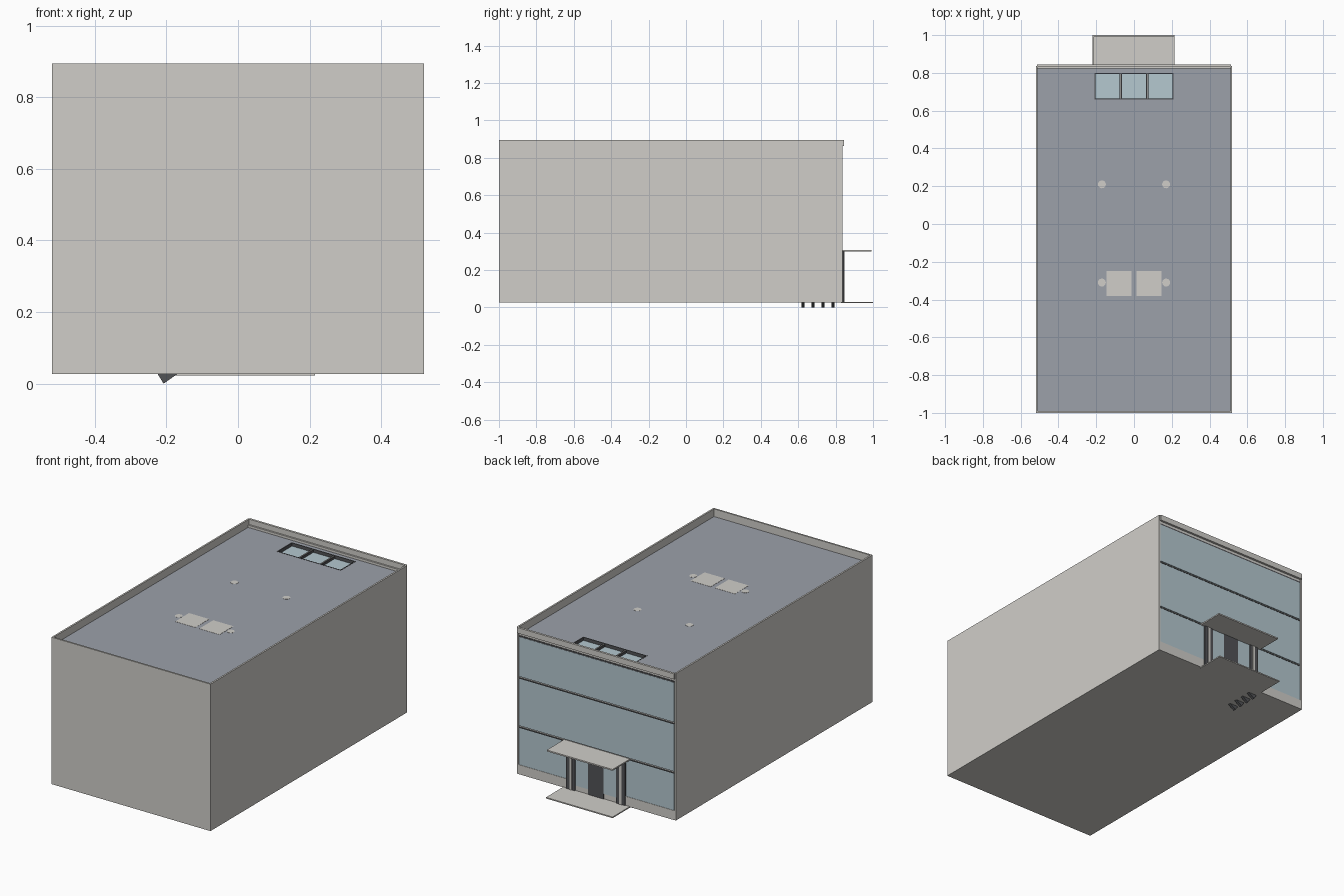
import bpy, bmesh, math

if "Cube" in bpy.data.objects:
    bpy.data.objects.remove(bpy.data.objects["Cube"])


def material(name, rgb):
    m = bpy.data.materials.new(name)
    lin = [((c / 255 + 0.055) / 1.055) ** 2.4 for c in rgb]
    m.diffuse_color = (*lin, 1)
    m.use_nodes = True
    m.node_tree.nodes["Principled BSDF"].inputs["Base Color"].default_value = m.diffuse_color
    return m


CONCRETE = material("warm_grey_concrete", (208, 206, 201))
ROOFING = material("slate_roofing", (156, 161, 170))
GLASS = material("pale_blue_glass", (181, 200, 208))
METAL = material("dark_metal", (82, 83, 86))


def finish(bm, name, mat):
    me = bpy.data.meshes.new(name)
    bmesh.ops.recalc_face_normals(bm, faces=bm.faces)
    bm.to_mesh(me)
    bm.free()
    me.materials.append(mat)
    ob = bpy.data.objects.new(name, me)
    bpy.context.collection.objects.link(ob)
    return ob


def box(name, x, y, z, mat):
    """Box from (min, max) ranges on each axis."""
    bm = bmesh.new()
    bmesh.ops.create_cube(bm, size=1)
    for v in bm.verts:
        v.co = [r[0] if c < 0 else r[1] for c, r in zip(v.co, (x, y, z))]
    return finish(bm, name, mat)


def pair(name, x, y, z, mat):
    """Box and its mirror image across x = 0."""
    box(name + "_right", x, y, z, mat)
    box(name + "_left", (-x[1], -x[0]), y, z, mat)


BASE, ROOF, TOP = 0.027, 0.85, 0.895
BACK = 0.832

# Outer shell
pair("side_wall", (0.51, 0.52), (-1, 0.837), (BASE, TOP), CONCRETE)
box("front_wall", (-0.51, 0.51), (-1, -0.99), (BASE, TOP), CONCRETE)
box("ground_slab", (-0.51, 0.51), (-0.99, BACK), (BASE, 0.04), CONCRETE)
box("back_base_band", (-0.51, 0.51), (0.822, 0.838), (BASE, 0.083), CONCRETE)
box("back_parapet", (-0.513, 0.513), (BACK, 0.845), (0.862, TOP), CONCRETE)
box("back_fascia", (-0.51, 0.51), (0.822, BACK), (0.835, 0.864), CONCRETE)

# Roof deck, left open around the skylight
SX, SY = 0.21, (0.66, 0.80)
box("roof_deck_main", (-0.51, 0.51), (-0.99, SY[0]), (0.835, ROOF), ROOFING)
box("roof_deck_back", (-0.51, 0.51), (SY[1], BACK), (0.835, ROOF), ROOFING)
pair("roof_deck_side", (SX, 0.51), SY, (0.835, ROOF), ROOFING)

# Recessed skylight
box("skylight_glass", (-SX, SX), SY, (0.826, 0.832), GLASS)
pair("skylight_end_frame", (SX - 0.006, SX), SY, (0.826, 0.851), METAL)
for i, y in enumerate(SY):
    off = 0.005 if i == 0 else -0.005
    box(f"skylight_long_frame_{i}", (-SX, SX), sorted((y, y + off)),
        (0.826, 0.851), METAL)
pair("skylight_divider", (0.064, 0.076), SY, (0.826, 0.846), METAL)
pair("skylight_divider_cap", (0.068, 0.072), SY, (0.846, 0.848), CONCRETE)

# Shafts and round columns that reach the roof surface
pair("lift_shaft", (0.013, 0.145), (-0.38, -0.25), (0.04, 0.851), CONCRETE)
for x in (-0.17, 0.17):
    for y in (-0.31, 0.21):
        bm = bmesh.new()
        bmesh.ops.create_cone(bm, cap_ends=True, segments=20,
                              radius1=0.021, radius2=0.021, depth=0.811)
        bmesh.ops.translate(bm, verts=bm.verts, vec=(x, y, 0.4455))
        finish(bm, "round_column", CONCRETE)

# Glazed back facade: one glass strip per storey with recessed joints between
for i, z in enumerate(((0.083, 0.301), (0.313, 0.592), (0.604, 0.838))):
    box(f"facade_glass_{i}", (-0.507, 0.507), (0.824, 0.836), z, GLASS)
for i, z in enumerate((0.301, 0.592)):
    box(f"floor_slab_{i}", (-0.51, 0.51), (-0.99, 0.829), (z, z + 0.012), CONCRETE)
    box(f"joint_trim_{i}", (-0.507, 0.507), (0.829, 0.8375), (z, z + 0.003), METAL)
box("top_joint_trim", (-0.507, 0.507), (0.829, 0.835), (0.838, 0.846), METAL)

# Entrance: canopy, landing, posts and door
box("entrance_canopy", (-0.215, 0.215), (0.83, 0.993), (0.299, 0.307), CONCRETE)
box("entrance_landing", (-0.22, 0.215), (0.83, 1.0), (0.023, 0.030), CONCRETE)
pair("entrance_post", (0.135, 0.192), (0.83, 0.845), (0.03, 0.299), METAL)
pair("entrance_post_trim", (0.155, 0.17), (0.845, 0.847), (0.03, 0.299), CONCRETE)
box("entrance_door", (-0.05, 0.05), (0.83, 0.842), (0.03, 0.299), METAL)
pair("entrance_sidelight", (0.05, 0.135), (0.83, 0.840), (0.06, 0.299), GLASS)

# Small triangular stair ends below the slab
for i in range(4):
    y = 0.625 + i * 0.054
    bm = bmesh.new()
    tri = [(-0.225, 0.028), (-0.208, 0.0), (-0.168, 0.028)]
    face = bm.faces.new([bm.verts.new((x, y - 0.008, z)) for x, z in tri])
    out = bmesh.ops.extrude_face_region(bm, geom=[face])["geom"]
    bmesh.ops.translate(bm, vec=(0, 0.016, 0),
                        verts=[g for g in out if isinstance(g, bmesh.types.BMVert)])
    finish(bm, f"stair_end_{i}", METAL)
